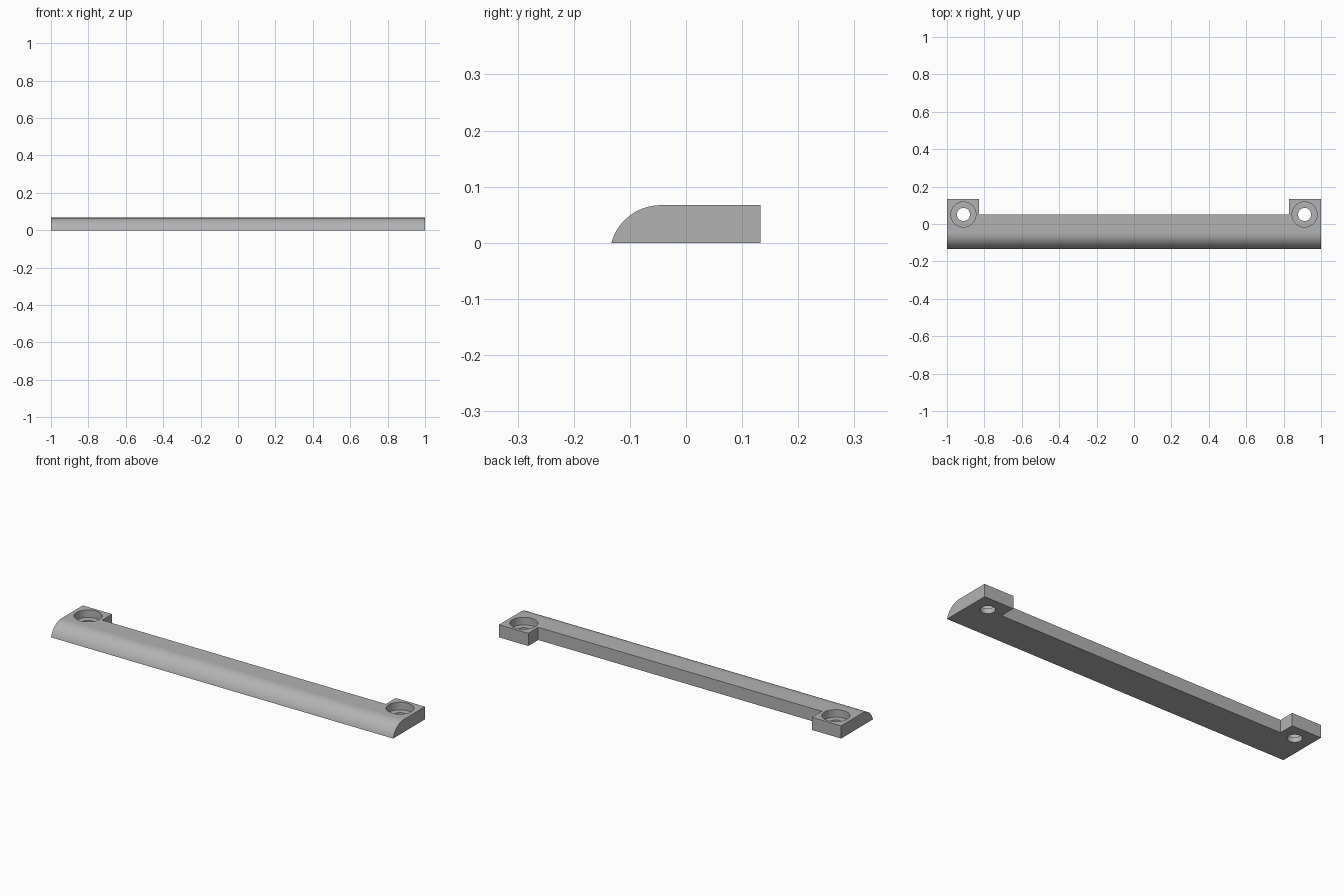
import bpy, bmesh
from math import sin, cos, atan2, pi

cube = bpy.data.objects.get("Cube")
if cube:
    bpy.data.objects.remove(cube, do_unlink=True)

HEIGHT, DEPTH = 0.067, 0.133      # thickness and half depth
BAR_BACK, TAB_X = 0.05, 0.829     # rear of the thin span, inner side of tabs
HOLE_X, HOLE_Y = 0.912, 0.051

grey = bpy.data.materials.new("plain grey")
grey.use_nodes = True
colour = (0.45, 0.45, 0.45, 1)
grey.diffuse_color = colour
grey.node_tree.nodes["Principled BSDF"].inputs["Base Color"].default_value = colour


def make_object(name, bm):
    bmesh.ops.recalc_face_normals(bm, faces=bm.faces)
    mesh = bpy.data.meshes.new(name)
    bm.to_mesh(mesh)
    bm.free()
    mesh.materials.append(grey)
    obj = bpy.data.objects.new(name, mesh)
    bpy.context.collection.objects.link(obj)
    return obj


def cylinder_cutter(name, x, radius, z0, z1):
    bm = bmesh.new()
    bmesh.ops.create_cone(bm, cap_ends=True, segments=64, radius1=radius,
                          radius2=radius, depth=z1 - z0)
    bmesh.ops.translate(bm, verts=bm.verts, vec=(x, HOLE_Y, (z0 + z1) / 2))
    return make_object(name, bm)


# Side profile: circular nose that runs tangent into the flat top
cy, cz = -0.045, -0.0243
radius = HEIGHT - cz
start = atan2(-cz, -DEPTH - cy)
steps = 24
profile = [(cy + radius * cos(a), cz + radius * sin(a))
           for a in (start + (pi / 2 - start) * i / steps for i in range(steps + 1))]
profile[0] = (-DEPTH, 0)
profile += [(DEPTH, HEIGHT), (DEPTH, 0)]

# Handle bar: profile swept along x
bm = bmesh.new()
face = bm.faces.new([bm.verts.new((-1, y, z)) for y, z in profile])
swept = bmesh.ops.extrude_face_region(bm, geom=[face])["geom"]
bmesh.ops.translate(bm, vec=(2, 0, 0),
                    verts=[v for v in swept if isinstance(v, bmesh.types.BMVert)])
bar = make_object("handle_bar", bm)

# Rear recess between the two mounting tabs
bm = bmesh.new()
bmesh.ops.create_cube(bm, size=2)
bmesh.ops.scale(bm, verts=bm.verts, vec=(TAB_X, 0.1, 0.2))
bmesh.ops.translate(bm, verts=bm.verts, vec=(0, BAR_BACK + 0.1, 0))
cutters = [make_object("recess_cutter", bm)]

# Counterbored screw hole in each tab
for side, x in (("left", HOLE_X), ("right", -HOLE_X)):
    cutters.append(cylinder_cutter(side + "_counterbore_cutter", x, 0.067, 0.027, 0.12))
    cutters.append(cylinder_cutter(side + "_screw_hole_cutter", x, 0.035, -0.05, 0.1))

for cutter in cutters:
    mod = bar.modifiers.new(cutter.name, "BOOLEAN")
    mod.operation = "DIFFERENCE"
    mod.solver = "EXACT"
    mod.object = cutter

# Apply the cuts, then remove the cutters
bpy.context.view_layer.objects.active = bar
bar.select_set(True)
for mod in list(bar.modifiers):
    bpy.ops.object.modifier_apply(modifier=mod.name)
for cutter in cutters:
    bpy.data.objects.remove(cutter, do_unlink=True)

bpy.ops.object.select_all(action="DESELECT")
bar.select_set(True)
bpy.ops.object.shade_smooth_by_angle(angle=pi / 6)
